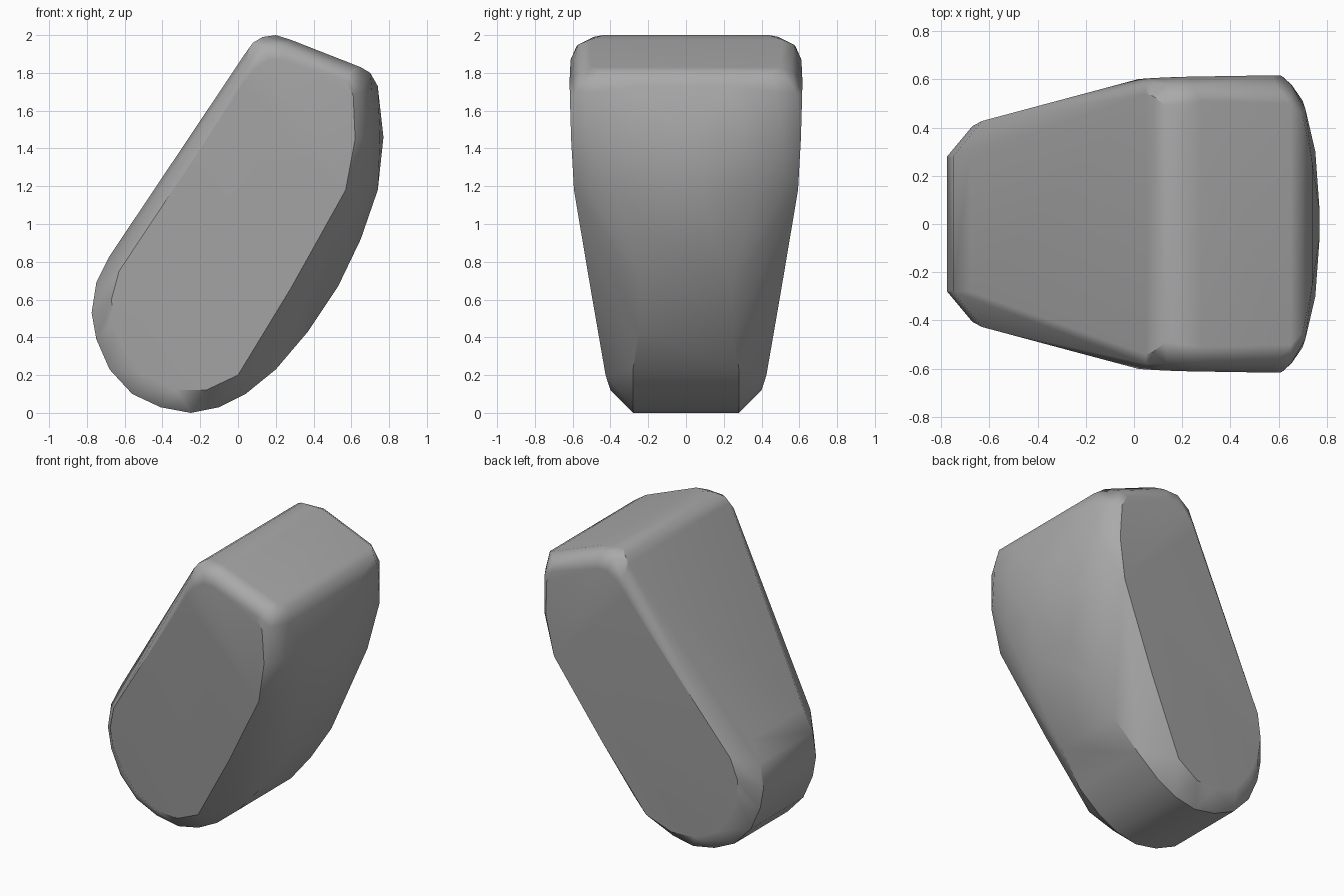
import bpy
import bmesh
import math

if "Cube" in bpy.data.objects:
    bpy.data.objects.remove(bpy.data.objects["Cube"], do_unlink=True)


def make_material(name, value):
    material = bpy.data.materials.new(name)
    material.use_nodes = True
    colour = (value, value, value, 1.0)
    material.diffuse_color = colour
    material.node_tree.nodes["Principled BSDF"].inputs["Base Color"].default_value = colour
    return material


def cheek_depth(x, z):
    """Half depth of the flat side faces, widening from the toe to the crown."""
    along = 0.65 * x + 0.76 * z
    taper = 0.403 + 0.15 * along
    return min(taper, 0.6 + 0.04 * (along - 1.3), 0.62)


# Rim: x, z and half depth of the band that runs around the body
rounded_toe = [(x, z, 0.28) for x, z in (
    (0.2, 0.23), (0.04, 0.1), (-0.1, 0.03), (-0.25, 0), (-0.41, 0.03), (-0.56, 0.1),
    (-0.68, 0.23), (-0.75, 0.39), (-0.775, 0.53), (-0.75, 0.69), (-0.68, 0.83))]
crown = [(0.05, 1.92, 0.54), (0.08, 1.96, 0.53), (0.13, 1.99, 0.49), (0.2, 2.0, 0.44),
         (0.28, 1.975, 0.51), (0.65, 1.83, 0.5), (0.7, 1.8, 0.45)]
belly = [(0.74, 1.73, 0.25), (0.77, 1.46, 0.05), (0.74, 1.18, 0.1), (0.65, 0.92, 0.15),
         (0.53, 0.67, 0.24), (0.37, 0.43, 0.25)]

# Softened shoulders between the belly and the side faces
shoulders = [(0.752, 1.46, 0.3), (0.71, 1.7, 0.48), (0.7, 1.46, 0.51), (0.7, 1.2, 0.38),
             (0.655, 1.45, 0.575), (0.65, 1.7, 0.58), (0.6, 1.81, 0.56), (0.62, 1.16, 0.5),
             (0.14, 1.94, 0.58), (0.24, 1.95, 0.57), (0.05, 1.87, 0.58)]

# Outline of each flat side face
cheek = [(x, z, cheek_depth(x, z)) for x, z in (
    (0.0, 0.2), (-0.17, 0.12), (-0.33, 0.12), (-0.5, 0.2), (-0.6, 0.34), (-0.66, 0.48),
    (-0.67, 0.6), (-0.63, 0.75), (0.02, 1.73), (0.09, 1.82), (0.17, 1.87), (0.24, 1.87),
    (0.57, 1.76), (0.61, 1.68), (0.62, 1.45), (0.57, 1.18), (0.28, 0.66))]

# Body: one convex skin stretched over the mirrored outlines
mesh = bpy.data.meshes.new("body")
body = bpy.data.objects.new("body", mesh)
bpy.context.collection.objects.link(body)

bm = bmesh.new()
for x, z, depth in rounded_toe + crown + belly + shoulders + cheek:
    for side in (-1, 1):
        bm.verts.new((x, side * depth, z))
hull = bmesh.ops.convex_hull(bm, input=bm.verts[:])
spare = {item for key in ("geom_interior", "geom_unused") for item in hull[key]
         if isinstance(item, bmesh.types.BMVert) and item.is_valid}
bmesh.ops.delete(bm, geom=list(spare), context="VERTS")
bmesh.ops.dissolve_limit(bm, angle_limit=math.radians(2),
                         verts=bm.verts[:], edges=bm.edges[:])
bmesh.ops.recalc_face_normals(bm, faces=bm.faces[:])
bm.to_mesh(mesh)
bm.free()
mesh.materials.append(make_material("plain grey", 0.4))

# Smooth skin with the toe rim kept crisp
bpy.context.view_layer.objects.active = body
body.select_set(True)
bpy.ops.object.shade_smooth_by_angle(angle=math.radians(35))
weighted = body.modifiers.new("even shading", "WEIGHTED_NORMAL")
weighted.keep_sharp = True
